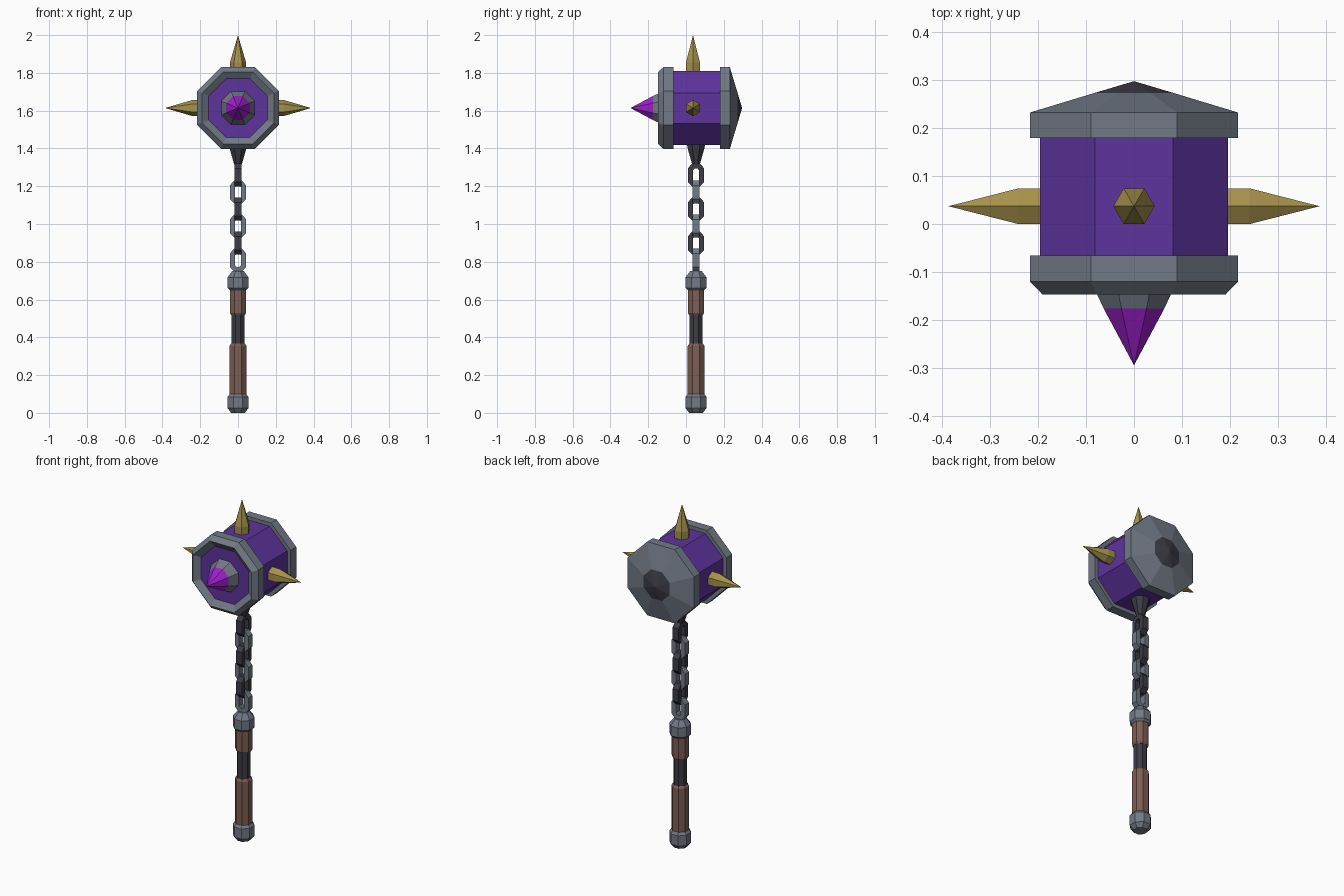
import bpy
import bmesh
import math
from mathutils import Vector

cube = bpy.data.objects.get("Cube")
if cube:
    bpy.data.objects.remove(cube, do_unlink=True)


def material(name, rgb):
    mat = bpy.data.materials.new(name)
    mat.use_nodes = True
    color = (*rgb, 1.0)
    mat.diffuse_color = color
    mat.node_tree.nodes["Principled BSDF"].inputs["Base Color"].default_value = color
    return mat


STEEL = material("steel", (0.17, 0.195, 0.24))
DARK = material("dark metal", (0.045, 0.045, 0.06))
PURPLE = material("purple", (0.11, 0.033, 0.34))
MAGENTA = material("magenta crystal", (0.34, 0.014, 0.60))
GOLD = material("gold", (0.38, 0.285, 0.07))
BROWN = material("brown leather", (0.205, 0.113, 0.089))

X, Y, Z = Vector((1, 0, 0)), Vector((0, 1, 0)), Vector((0, 0, 1))
HEAD = Vector((0, 0.037, 1.614))
HEAD_AXIS = Vector((0, 0, HEAD.z))
SHAFT = Vector((0, 0.053, 0))


def finish(name, bm, mats):
    bmesh.ops.recalc_face_normals(bm, faces=bm.faces[:])
    mesh = bpy.data.meshes.new(name)
    bm.to_mesh(mesh)
    bm.free()
    for mat in mats:
        mesh.materials.append(mat)
    obj = bpy.data.objects.new(name, mesh)
    bpy.context.collection.objects.link(obj)
    return obj


def turned(name, profile, mats, origin, axis, side, sides=8, flat=True, tip_from=None):
    """Faceted solid from (radius, distance) pairs; bands from tip_from on use the second material."""
    bm = bmesh.new()
    other = axis.cross(side)
    phase = math.pi / sides if flat else 0
    scale = 1 / math.cos(math.pi / sides) if flat else 1
    rings = []
    for radius, dist in profile:
        center = origin + axis * dist
        if radius == 0:
            rings.append([bm.verts.new(center)] * sides)
            continue
        ring = []
        for i in range(sides):
            a = phase + math.tau * i / sides
            ring.append(bm.verts.new(center + (side * math.cos(a) + other * math.sin(a)) * radius * scale))
        rings.append(ring)
    for band, (low, high) in enumerate(zip(rings, rings[1:])):
        for i in range(sides):
            j = (i + 1) % sides
            corners = list(dict.fromkeys((low[i], low[j], high[j], high[i])))
            face = bm.faces.new(corners)
            face.material_index = int(tip_from is not None and band >= tip_from)
    for k in (0, -1):
        if profile[k][0] > 0:
            cap = bm.faces.new(rings[k])
            cap.material_index = int(k == -1 and tip_from is not None)
    return finish(name, bm, mats)


def link(name, center, side, mat):
    """Elongated eight-sided chain link lying in the plane of side and z."""
    bm = bmesh.new()
    depth = side.cross(Z) * 0.019

    def loop(w, h, cut, offset):
        quarter = [(w, h - cut), (w - cut * 0.9, h)]
        pts = quarter + [(-x, z) for x, z in reversed(quarter)]
        pts += [(-x, -z) for x, z in pts]
        return [bm.verts.new(center + side * x + Z * z + offset) for x, z in pts]

    loops = [loop(0.043, 0.061, 0.025, depth), loop(0.016, 0.036, 0.01, depth),
             loop(0.016, 0.036, 0.01, -depth), loop(0.043, 0.061, 0.025, -depth)]
    for k in range(4):
        a, b = loops[k], loops[(k + 1) % 4]
        for i in range(8):
            j = (i + 1) % 8
            bm.faces.new((a[i], a[j], b[j], b[i]))
    return finish(name, bm, [mat])


# Hammer head: barrel, rims and recessed front plate
turned("head_barrel", [(0.195, -0.08), (0.195, 0.19)], [PURPLE], HEAD_AXIS, Y, X)
turned("front_rim", [(0.15, -0.066), (0.216, -0.066), (0.216, -0.12), (0.19, -0.147),
                     (0.155, -0.122)], [STEEL, PURPLE], HEAD_AXIS, Y, X, tip_from=4)
turned("back_rim", [(0.216, 0.179), (0.216, 0.232), (0.084, 0.272), (0, 0.297)],
       [STEEL, DARK], HEAD_AXIS, Y, X, tip_from=2)

# Front crystal in its socket
turned("front_crystal", [(0.09, -0.118), (0.063, -0.176), (0, -0.294)],
       [STEEL, MAGENTA], HEAD_AXIS, Y, X, tip_from=1)

# Gold spikes
spike = [(0.043, 0.185), (0.043, 0.24), (0, 0.386)]
for label, axis, side in (("left", X, Z), ("right", -X, Z), ("top", Z, X)):
    turned(label + "_spike", spike, [GOLD], HEAD, axis, side, sides=6, flat=False)

# Chain mount below the head
turned("chain_mount", [(0.05, 1.43), (0.043, 1.395), (0.02, 1.315)], [DARK], SHAFT, Z, X)

# Chain of alternating links
for n in range(6):
    crosswise = n % 2
    link(f"chain_link_{n + 1}", SHAFT + Z * (1.259 - 0.09 * n),
         X if crosswise else Y, STEEL if crosswise else DARK)

# Handle, bottom to top
turned("pommel", [(0.036, 0), (0.055, 0.025), (0.055, 0.085), (0.042, 0.103)], [STEEL], SHAFT, Z, X)
turned("lower_grip", [(0.044, 0.095), (0.044, 0.355), (0.036, 0.367)], [BROWN], SHAFT, Z, X)
turned("middle_grip", [(0.035, 0.35), (0.035, 0.54)], [DARK], SHAFT, Z, X)
turned("upper_grip", [(0.036, 0.518), (0.043, 0.53), (0.043, 0.66)], [BROWN], SHAFT, Z, X)
turned("handle_cap", [(0.044, 0.65), (0.055, 0.662), (0.055, 0.718), (0.03, 0.752)], [STEEL], SHAFT, Z, X)
